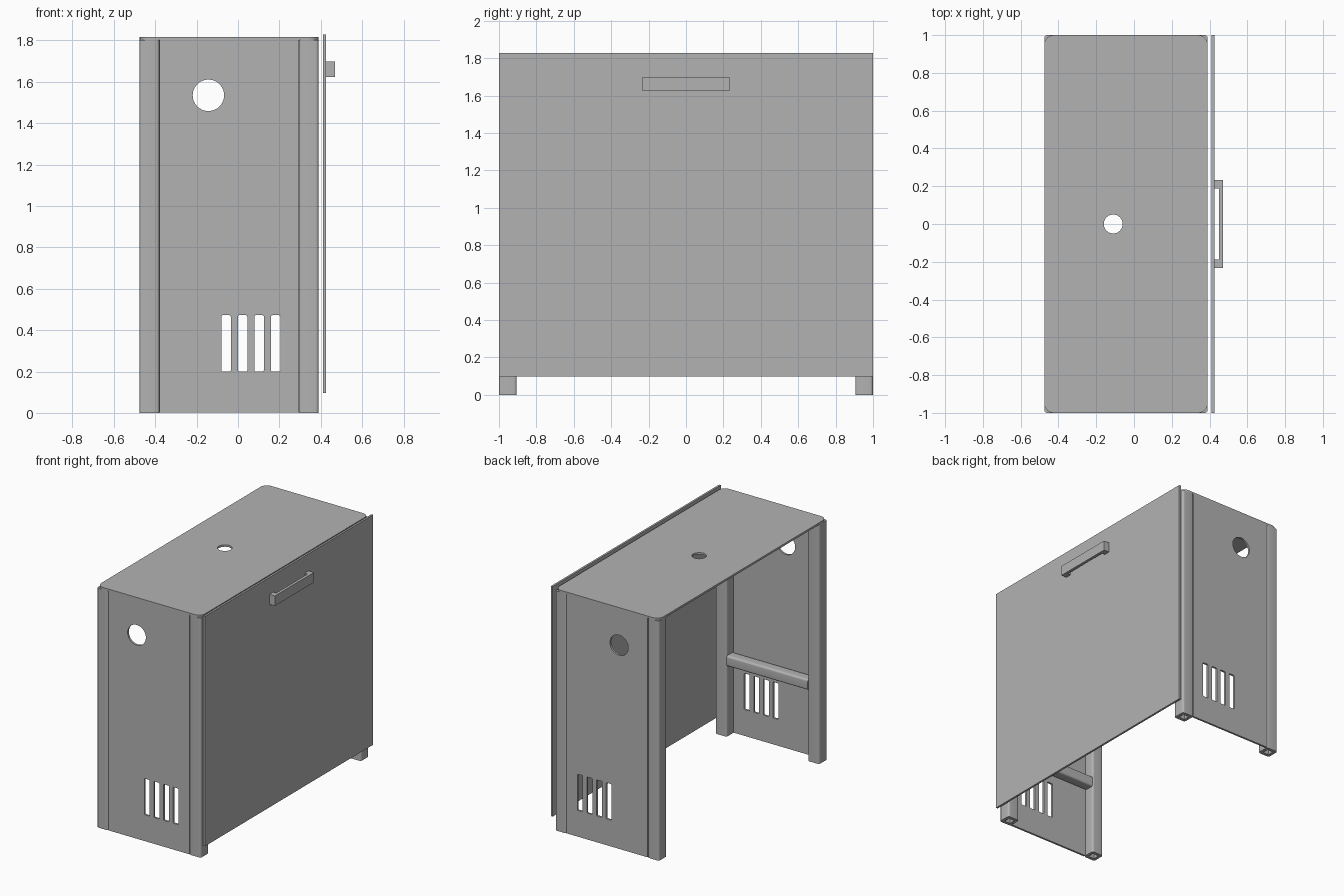
import bpy
import math

if "Cube" in bpy.data.objects:
    bpy.data.objects.remove(bpy.data.objects["Cube"], do_unlink=True)

grey = bpy.data.materials.new("painted_grey")
grey.use_nodes = True
grey.diffuse_color = (0.45, 0.45, 0.45, 1)
grey.node_tree.nodes["Principled BSDF"].inputs["Base Color"].default_value = (0.45, 0.45, 0.45, 1)


def circle(cx, cy, r, n=48):
    return [(cx + r * math.cos(2 * math.pi * i / n),
             cy + r * math.sin(2 * math.pi * i / n)) for i in range(n)]


def rect(x0, x1, y0, y1, r=0.0, n=6):
    """Rectangle outline, with rounded corners when r > 0."""
    if r == 0:
        return [(x0, y0), (x1, y0), (x1, y1), (x0, y1)]
    corners = [(x1 - r, y1 - r), (x0 + r, y1 - r), (x0 + r, y0 + r), (x1 - r, y0 + r)]
    pts = []
    for k, (cx, cy) in enumerate(corners):
        for i in range(n + 1):
            a = math.pi / 2 * (k + i / n)
            pts.append((cx + r * math.cos(a), cy + r * math.sin(a)))
    return pts


def extrude(name, outlines, depth, location, rotation=(0, 0, 0)):
    """Solid from a flat outline; further outlines inside it become holes."""
    curve = bpy.data.curves.new(name, "CURVE")
    curve.dimensions = "2D"
    curve.fill_mode = "BOTH"
    curve.extrude = depth / 2
    for pts in outlines:
        s = curve.splines.new("POLY")
        s.points.add(len(pts) - 1)
        for p, (x, y) in zip(s.points, pts):
            p.co = (x, y, 0, 1)
        s.use_cyclic_u = True
    curve.materials.append(grey)
    ob = bpy.data.objects.new(name, curve)
    bpy.context.collection.objects.link(ob)
    ob.location = location
    ob.rotation_euler = rotation
    bpy.ops.object.select_all(action="DESELECT")
    ob.select_set(True)
    bpy.context.view_layer.objects.active = ob
    bpy.ops.object.convert(target="MESH")
    bpy.ops.object.shade_smooth_by_angle(angle=math.radians(30))
    return ob


LEFT, RIGHT = -0.475, 0.39      # cabinet body in x
TUBE = 0.095                    # square tube size
BODY_TOP = 1.803
SHEET = 0.015
UPRIGHT = (math.pi / 2, 0, 0)   # outline drawn in x and z
ALONG_X = (math.pi / 2, 0, math.pi / 2)  # outline drawn in y and z

# Top sheet with cable hole
extrude("top_sheet", [rect(LEFT, RIGHT, -1, 1, 0.05), circle(-0.11, 0, 0.05)],
        SHEET, (0, 0, BODY_TOP + SHEET / 2))

h = TUBE / 2
slots = [rect(x, x + 0.045, 0.2, 0.472, 0.006, 3) for x in (-0.08, 0, 0.08, 0.16)]

for end, side in (("front", -1), ("back", 1)):
    # Corner legs, open at the bottom
    for name, x in (("right", LEFT + h), ("left", RIGHT - h)):
        extrude(f"{end}_{name}_leg",
                [rect(-h, h, -h, h, 0.015), rect(-0.024, 0.024, -0.024, 0.024)],
                BODY_TOP, (x, side * (1 - h), BODY_TOP / 2))

    # End panel with round port and vent slots
    extrude(f"{end}_panel",
            [rect(LEFT + TUBE, RIGHT - TUBE, 0.002, BODY_TOP),
             circle(-0.143, 1.535, 0.076)] + slots,
            SHEET, (0, side * (1 - SHEET / 2), 0), UPRIGHT)

    # Cross rail inside the end panel
    extrude(f"{end}_rail", [rect(-0.04, 0.04, -0.04, 0.04, 0.015)],
            RIGHT - LEFT - 2 * TUBE,
            ((LEFT + RIGHT) / 2, side * 0.945, 0.57), ALONG_X)

# Door sheet on the left side
extrude("door", [rect(-1, 1, 0.097, 1.828)], SHEET, (0.4175, 0, 0), ALONG_X)

# Bracket handle
extrude("door_handle",
        [[(0.425, -0.233), (0.47, -0.233), (0.47, 0.233), (0.425, 0.233),
          (0.425, 0.187), (0.449, 0.187), (0.449, -0.187), (0.425, -0.187)]],
        0.075, (0, 0, 1.662))
